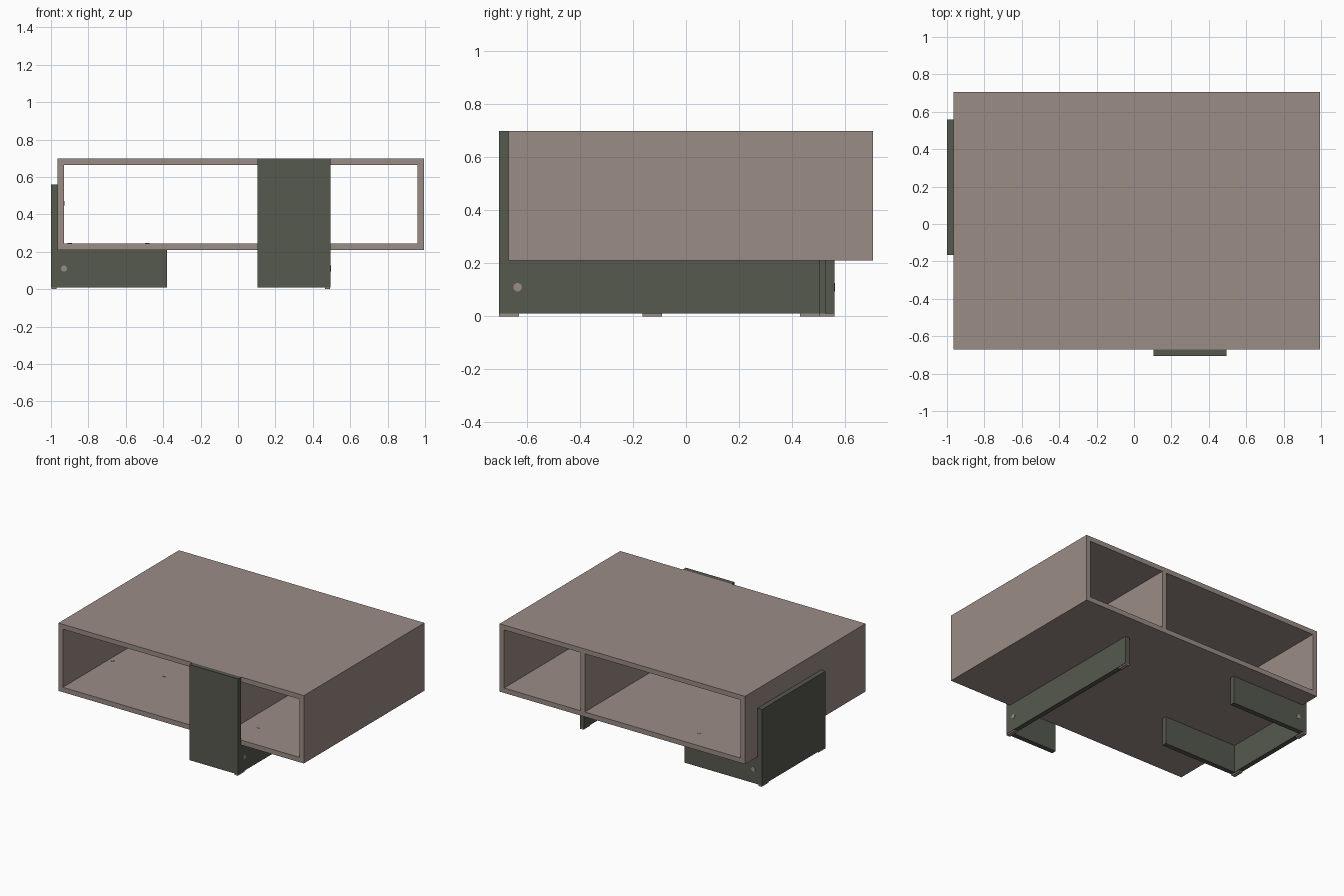
import bpy, bmesh
from mathutils import Matrix

if "Cube" in bpy.data.objects:
    bpy.data.objects.remove(bpy.data.objects["Cube"])


def material(name, rgb):
    m = bpy.data.materials.new(name)
    m.diffuse_color = (*rgb, 1)
    m.use_nodes = True
    m.node_tree.nodes["Principled BSDF"].inputs["Base Color"].default_value = m.diffuse_color
    return m


TAUPE = material("taupe", (0.328, 0.262, 0.238))
GREEN = material("dark olive", (0.093, 0.100, 0.076))


def finish(name, bm, mat):
    me = bpy.data.meshes.new(name)
    bm.to_mesh(me)
    bm.free()
    me.materials.append(mat)
    ob = bpy.data.objects.new(name, me)
    bpy.context.collection.objects.link(ob)
    return ob


def box(name, x, y, z, mat):
    """Box from (min, max) ranges."""
    bm = bmesh.new()
    bmesh.ops.create_cube(bm, size=1)
    for v in bm.verts:
        v.co = [r[0] if c < 0 else r[1] for c, r in zip(v.co, (x, y, z))]
    return finish(name, bm, mat)


def disc(name, pos, axis, radius, mat, depth=0.004):
    """Thin screw cap facing along an axis."""
    bm = bmesh.new()
    rot = {"X": Matrix.Rotation(1.5707963, 4, "Y"),
           "Y": Matrix.Rotation(1.5707963, 4, "X"),
           "Z": Matrix.Identity(4)}[axis]
    bmesh.ops.create_cone(bm, cap_ends=True, segments=20, radius1=radius, radius2=radius,
                          depth=depth, matrix=Matrix.Translation(pos) @ rot)
    return finish(name, bm, mat)


T = 0.035                                   # board thickness
X0, X1, Y0, Y1 = -0.965, 0.995, -0.67, 0.705
Z0, Z1 = 0.21, 0.70
LEG = 0.01                                  # underside of the legs

# Open-ended cabinet body
box("cabinet_top", (X0, X1), (Y0, Y1), (Z1 - T, Z1), TAUPE)
box("cabinet_bottom", (X0, X1), (Y0, Y1), (Z0, Z0 + T), TAUPE)
box("cabinet_left_side", (X0, X0 + T), (Y0, Y1), (Z0 + T, Z1 - T), TAUPE)
box("cabinet_right_side", (X1 - T, X1), (Y0, Y1), (Z0 + T, Z1 - T), TAUPE)
box("divider", (0.315, 0.35), (Y0, Y1), (Z0 + T, Z1 - T), TAUPE)

# Front L-shaped leg: tall front panel plus long rail below
box("front_leg_panel", (0.105, 0.495), (Y0 - T, Y0), (LEG, Z1), GREEN)
box("front_leg_rail", (0.46, 0.495), (Y0, 0.505), (LEG, Z0), GREEN)

# Left U-shaped leg: side panel plus two rails below
box("side_leg_panel", (-1.0, X0), (-0.165, 0.56), (LEG, 0.56), GREEN)
for i, y in enumerate((-0.165, 0.56 - T)):
    box(f"side_leg_rail_{i}", (X0, -0.38), (y, y + T), (LEG, Z0), GREEN)

# Foot pads
for i, (x, y) in enumerate(((0.465, -0.705), (0.465, 0.43), (-0.997, -0.165), (-0.997, 0.485))):
    box(f"foot_pad_{i}", (x, x + 0.027), (y, y + 0.075), (0, LEG), TAUPE)

# Screw caps on the rails
disc("front_rail_cap", (0.495, -0.635, 0.11), "X", 0.016, TAUPE)
disc("side_rail_cap_front", (-0.93, -0.165, 0.11), "Y", 0.016, TAUPE)
disc("side_rail_cap_back", (-0.93, 0.56, 0.11), "Y", 0.016, TAUPE)

# Screw caps on the cabinet floor and left wall
for i, (x, y) in enumerate(((-0.9, -0.147), (-0.485, -0.147), (-0.9, 0.542), (-0.485, 0.542),
                            (0.478, -0.444), (0.478, 0.28))):
    disc(f"floor_cap_{i}", (x, y, Z0 + T), "Z", 0.012, TAUPE)
for i, y in enumerate((0.0, 0.4)):
    disc(f"wall_cap_{i}", (X0 + T, y, 0.46), "X", 0.012, TAUPE)
